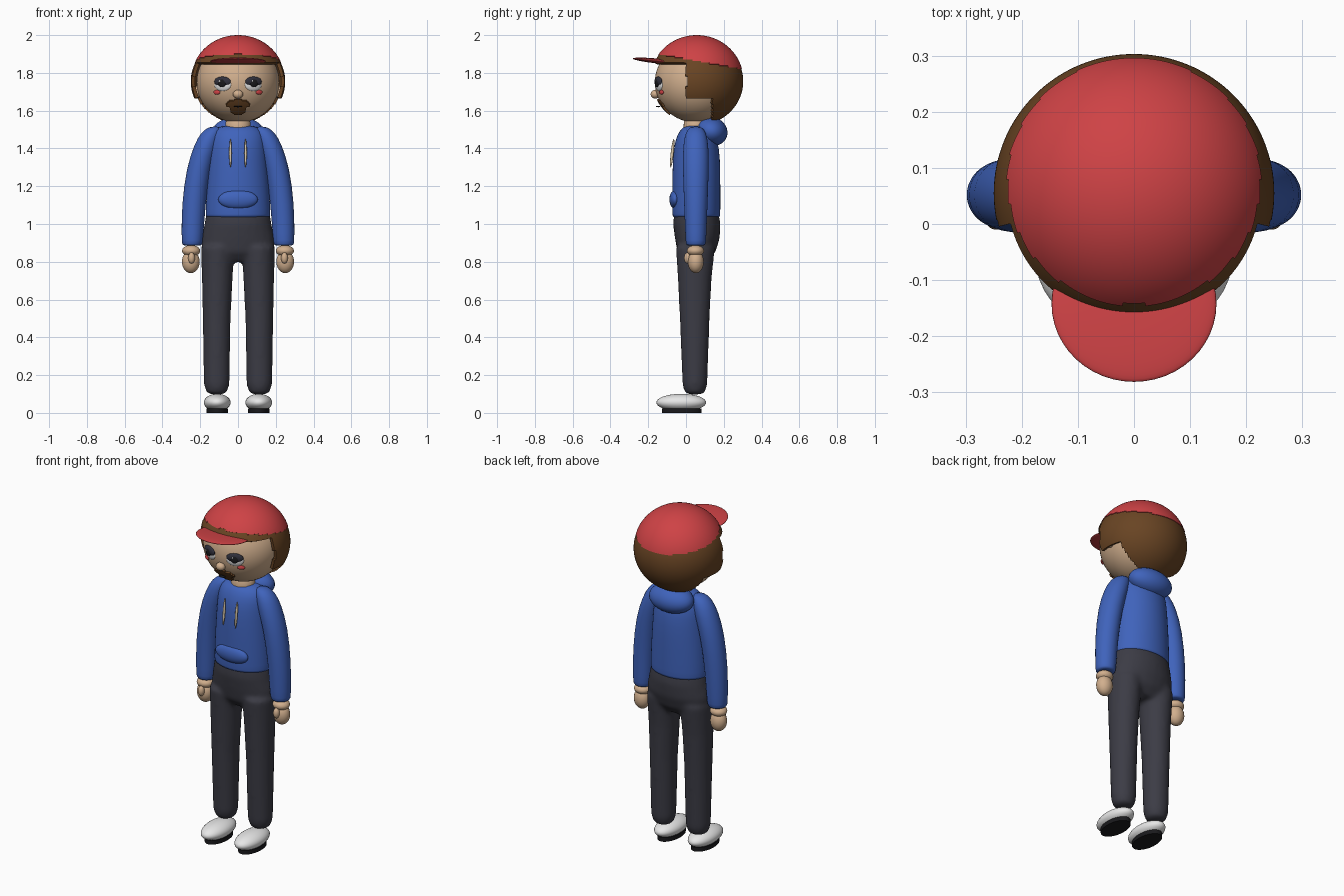
import bpy, bmesh, math
from mathutils import Matrix, Vector

cube = bpy.data.objects.get("Cube")
if cube:
    bpy.data.objects.remove(cube)


def material(name, r, g, b):
    m = bpy.data.materials.new(name)
    m.use_nodes = True
    m.diffuse_color = (r, g, b, 1)
    bsdf = next(n for n in m.node_tree.nodes if n.type == 'BSDF_PRINCIPLED')
    bsdf.inputs["Base Color"].default_value = (r, g, b, 1)
    bsdf.inputs["Roughness"].default_value = 0.7
    return m


red = material("cap red", .62, .055, .06)
blue = material("hoodie blue", .05, .125, .5)
charcoal = material("trouser charcoal", .045, .045, .06)
skin = material("skin", .64, .43, .27)
brown = material("hair brown", .14, .058, .017)
white = material("white", .8, .8, .8)
black = material("black", .01, .01, .012)
cream = material("cord cream", .7, .58, .4)
slate = material("eye slate", .03, .03, .045)


def finish(name, bm, mat):
    """Turn a bmesh into a smooth shaded object."""
    bmesh.ops.recalc_face_normals(bm, faces=bm.faces)
    me = bpy.data.meshes.new(name)
    bm.to_mesh(me)
    bm.free()
    me.materials.append(mat)
    for p in me.polygons:
        p.use_smooth = True
    ob = bpy.data.objects.new(name, me)
    bpy.context.scene.collection.objects.link(ob)
    return ob


def ball(name, mat, centre, radii, rx=0, ry=0, rz=0, seg=32):
    bm = bmesh.new()
    turn = (Matrix.Rotation(rz, 4, 'Z') @ Matrix.Rotation(ry, 4, 'Y')
            @ Matrix.Rotation(rx, 4, 'X'))
    bmesh.ops.create_uvsphere(
        bm, u_segments=seg, v_segments=seg // 2, radius=1,
        matrix=Matrix.Translation(centre) @ turn @ Matrix.Diagonal((*radii, 1)))
    return finish(name, bm, mat)


def shell(name, mat, centre, radii, keep, thick):
    """Part of an ellipsoid surface chosen by a rule, given thickness."""
    bm = bmesh.new()
    bmesh.ops.create_uvsphere(
        bm, u_segments=128, v_segments=80, radius=1,
        matrix=Matrix.Translation(centre) @ Matrix.Diagonal((*radii, 1)))
    drop = [f for f in bm.faces if not keep(f.calc_center_median())]
    bmesh.ops.delete(bm, geom=drop, context='FACES')
    ob = finish(name, bm, mat)
    ob.modifiers.new("thickness", 'SOLIDIFY').thickness = thick
    split = ob.modifiers.new("edges", 'EDGE_SPLIT')
    split.split_angle = math.radians(40)
    return ob


def loft(bm, rings, sides=24):
    """Skin horizontal ellipses given as (x, y, z, rx, ry)."""
    loops = []
    for x, y, z, rx, ry in rings:
        angles = [i * math.tau / sides for i in range(sides)]
        loops.append([bm.verts.new((x + rx * math.cos(a), y + ry * math.sin(a), z))
                      for a in angles])
    for lo, hi in zip(loops, loops[1:]):
        for i in range(sides):
            j = (i + 1) % sides
            bm.faces.new((lo[i], lo[j], hi[j], hi[i]))
    bm.faces.new(loops[0][::-1])
    bm.faces.new(loops[-1])


def lofted(name, mat, rings):
    bm = bmesh.new()
    loft(bm, rings)
    ob = finish(name, bm, mat)
    ob.modifiers.new("smooth", 'SUBSURF').levels = 1
    ob.modifiers["smooth"].render_levels = 1
    return ob


SIDES = (("left", 1), ("right", -1))

# Trousers: pelvis and legs fused into one skin
bm = bmesh.new()
loft(bm, [(0, .055, .8, .14, .06), (0, .055, .85, .188, .1), (0, .06, .92, .194, .118),
          (0, .057, 1.0, .178, .126), (0, .055, 1.06, .168, .117)])
for _, s in SIDES:
    loft(bm, [(s * .113, .047, .098, .035, .035), (s * .113, .047, .11, .055, .055),
              (s * .113, .047, .15, .068, .066), (s * .113, .046, .5, .074, .079),
              (s * .11, .046, .7, .081, .089), (s * .107, .05, .88, .088, .104)])
trousers = finish("trousers", bm, charcoal)
fuse = trousers.modifiers.new("fuse", 'REMESH')
fuse.mode = 'VOXEL'
fuse.voxel_size = .012
fuse.use_smooth_shade = True
relax = trousers.modifiers.new("relax", 'SMOOTH')
relax.iterations = 8

# Hoodie body, hood, pocket and cords
lofted("hoodie_body", blue, [
    (0, .055, 1.035, .165, .12), (0, .055, 1.038, .172, .127), (0, .055, 1.06, .173, .128),
    (0, .055, 1.2, .167, .128), (0, .055, 1.35, .155, .127), (0, .055, 1.44, .15, .115),
    (0, .055, 1.495, .135, .09), (0, .055, 1.525, .085, .06)])
ball("hood", blue, (0, .135, 1.49), (.135, .086, .076), rx=-.35)
ball("pocket", blue, (0, -.058, 1.13), (.105, .03, .05))
for side, s in SIDES:
    ball(side + "_cord", cream, (s * .04, -.073, 1.375), (.007, .008, .077), rx=-.11, seg=16)

for side, s in SIDES:
    # Sleeve and hand
    lofted(side + "_sleeve", blue, [
        (s * x, .052, z, rx, ry) for x, z, rx, ry in (
            (.242, .885, .045, .045), (.243, .89, .054, .053), (.241, .93, .058, .056),
            (.236, 1.1, .063, .062), (.209, 1.3, .064, .07), (.168, 1.42, .064, .068),
            (.142, 1.485, .055, .055), (.12, 1.518, .03, .03))])
    ball(side + "_wrist", skin, (s * .248, .05, .858), (.048, .045, .03))
    ball(side + "_hand", skin, (s * .25, .052, .8), (.047, .042, .06))
    ball(side + "_thumb", skin, (s * .246, .008, .82), (.018, .018, .03), seg=20)

    # Shoe and sole
    ball(side + "_shoe", white, (s * .11, -.025, .055), (.071, .132, .046))
    bm = bmesh.new()
    bmesh.ops.create_cone(
        bm, cap_ends=True, segments=40, radius1=1, radius2=1, depth=1,
        matrix=Matrix.Translation((s * .11, -.022, .012))
        @ Matrix.Diagonal((.058, .104, .024, 1)))
    sole = finish(side + "_sole", bm, black)
    sole.modifiers.new("edges", 'EDGE_SPLIT')

# Neck and head
lofted("neck", skin, [(0, .05, 1.46, .07, .065), (0, .05, 1.5, .07, .065),
                      (0, .05, 1.58, .066, .062)])
ball("head", skin, (0, .055, 1.75), (.219, .22, .213), seg=64)
ball("nose", skin, (0, -.163, 1.687), (.027, .024, .023))

# Hair: back of the head, sideburns and a strip under the cap
shell("hair", brown, (0, .055, 1.755), (.232, .23, .216),
      lambda p: p.z > 1.845 or (p.y > .005 and p.z > 1.67) or (p.y > .135 and p.z > 1.565),
      -.018)


# Moustache and goatee
def beard(p):
    if p.y > 0:
        return False
    moustache = (p.x / .066) ** 2 + ((p.z - 1.637 + abs(p.x) * .1) / .021) ** 2 < 1
    chin = (p.x / .043) ** 2 + ((p.z - 1.613) / .038) ** 2 < 1
    return moustache or chin


shell("beard", brown, (0, .055, 1.75), (.228, .231, .22), beard, -.012)
ball("mouth", black, (0, -.148, 1.622), (.022, .012, .004), seg=16)

for side, s in SIDES:
    ball(side + "_ear", skin, (s * .214, .058, 1.7), (.02, .024, .032))
    # Eye layers turned to follow the face
    turn = s * .38
    out = Vector((s * math.sin(.38), -math.cos(.38), 0))
    eye = Vector((s * .08, -.141, 1.74))
    ball(side + "_eye_white", white, eye, (.049, .014, .037), rz=turn)
    ball(side + "_eye_iris", slate, eye + out * .006 + Vector((0, 0, .014)),
         (.047, .013, .026), rz=turn)
    ball(side + "_pupil", black, eye + out * .014 + Vector((0, 0, .006)),
         (.022, .008, .022), rz=turn, seg=20)
    ball(side + "_eye_glint", white, eye + out * .021 + Vector((-.01, 0, .016)),
         (.006, .003, .006), rz=turn, seg=12)
    ball(side + "_blush", red, (s * .112, -.13, 1.697), (.021, .007, .012),
         rz=s * .55, seg=16)

# Cap: crown cut on a slope, brim and button
shell("cap_crown", red, (0, .057, 1.765), (.236, .234, .223),
      lambda p: p.z > 1.89 - .18 * (p.y + .12), -.012)
ball("cap_brim", red, (0, -.142, 1.862), (.147, .14, .013), rx=-.1, seg=48)
ball("cap_button", red, (0, .06, 1.985), (.016, .016, .015), seg=20)
